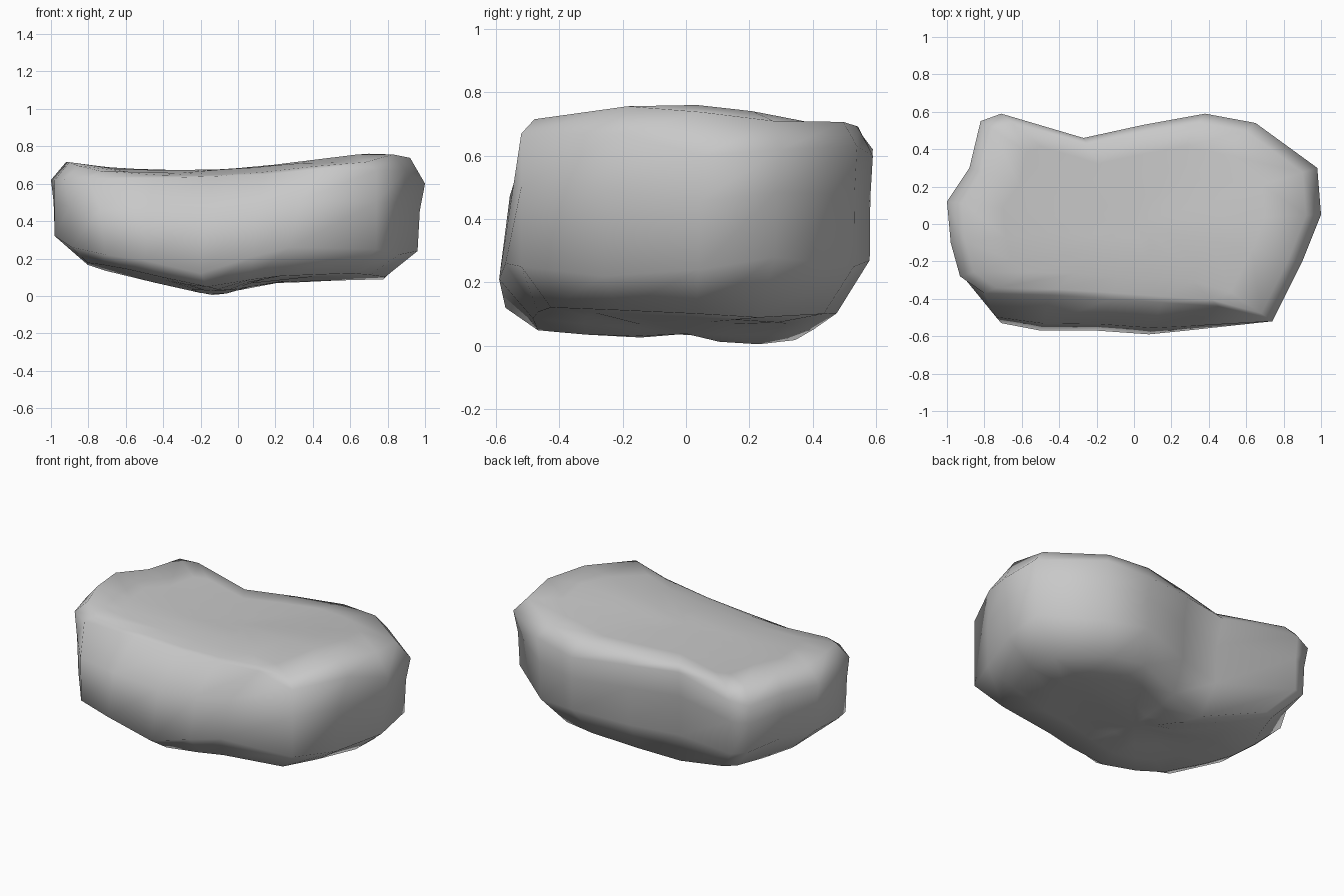
import bpy, bmesh

cube = bpy.data.objects.get("Cube")
if cube:
    bpy.data.objects.remove(cube, do_unlink=True)

# Plain stone colour
stone = bpy.data.materials.new("stone_grey")
stone.use_nodes = True
grey = (0.58, 0.58, 0.58, 1)
stone.diffuse_color = grey
stone.node_tree.nodes["Principled BSDF"].inputs["Base Color"].default_value = grey

# Side wall stations: lower point, then shoulder point
WALL = [
    ((-.71, -.53, .22), (-.8, -.37, .63)),
    ((-.5, -.57, .19), (-.45, -.38, .63)),
    ((-.2, -.57, .12), (-.12, -.4, .64)),
    ((.08, -.59, .21), (.15, -.42, .65)),
    ((.28, -.57, .26), (.45, -.44, .68)),
    ((.74, -.52, .25), (.74, -.52, .67)),
    ((.86, -.26, .22), (.9, -.2, .67)),
    ((.96, .04, .24), (1, .05, .6)),
    ((.95, .28, .28), (.98, .3, .62)),
    ((.63, .53, .25), (.65, .54, .63)),
    ((.38, .58, .27), (.38, .59, .6)),
    ((.05, .49, .23), (.05, .53, .62)),
    ((-.25, .42, .22), (-.27, .46, .63)),
    ((-.71, .57, .28), (-.71, .59, .62)),
    ((-.8, .53, .3), (-.82, .55, .6)),
    ((-.87, .3, .32), (-.88, .3, .6)),
    ((-.98, .12, .33), (-1, .12, .62)),
    ((-.98, -.1, .32), (-.98, -.1, .62)),
    ((-.89, -.3, .26), (-.93, -.28, .62)),
]
TOP_LINE = [(-.9, .715), (-.6, .675), (-.2, .67), (.1, .69), (.75, .77), (.95, .74)]
BASE_LINE = [(-.85, .17), (-.5, .08), (-.2, .01), (-.08, 0), (.12, .06), (.8, .09)]


def height(line, x):
    """Height of a piecewise straight profile at x."""
    x = min(max(x, line[0][0]), line[-1][0])
    for (xa, za), (xb, zb) in zip(line, line[1:]):
        if x <= xb:
            return za + (zb - za) * (x - xa) / (xb - xa)


def top_surface(x, y):
    return height(TOP_LINE, x) - 0.15 * (max(0, x) * max(0, y) + max(0, -y - 0.17))


def base_surface(x, y):
    return height(BASE_LINE, x) + 0.06 * abs(y - 0.23) + 0.2 * max(0, y - 0.38)


def inset_ring(ring, amount, surface):
    """Shrink a ring toward the middle and lay it on a surface."""
    keep = 1 - amount
    return [(x * keep, y * keep, surface(x * keep, y * keep)) for x, y, z in ring]


def belly_point(low, high):
    """Point that rounds the wall out between its lower edge and shoulder."""
    return [low[0] * 0.7 + high[0] * 0.3, low[1] * 0.8 + high[1] * 0.2,
            low[2] * 0.4 + high[2] * 0.6]


lower = [pair[0] for pair in WALL]
upper = [pair[1] for pair in WALL]
rings = [inset_ring(lower, a, base_surface) for a in (0.75, 0.45, 0.18)]
rings += [lower, [belly_point(*pair) for pair in WALL], upper]
rings += [inset_ring(upper, a, top_surface) for a in (0.08, 0.3, 0.55, 0.8)]

# Join the rings into one closed skin, with a fan over the top and base
bm = bmesh.new()
loops = [[bm.verts.new(p) for p in ring] for ring in rings]
base_centre = bm.verts.new((0, 0, base_surface(0, 0)))
top_centre = bm.verts.new((0, 0, top_surface(0, 0)))
count = len(WALL)
for i in range(count):
    j = (i + 1) % count
    for low, high in zip(loops, loops[1:]):
        bm.faces.new((low[i], low[j], high[j], high[i]))
    bm.faces.new((base_centre, loops[0][j], loops[0][i]))
    bm.faces.new((top_centre, loops[-1][i], loops[-1][j]))
bmesh.ops.recalc_face_normals(bm, faces=bm.faces)
for face in bm.faces:
    face.smooth = True

mesh = bpy.data.meshes.new("boulder")
bm.to_mesh(mesh)
bm.free()
mesh.materials.append(stone)
boulder = bpy.data.objects.new("boulder", mesh)
bpy.context.collection.objects.link(boulder)
